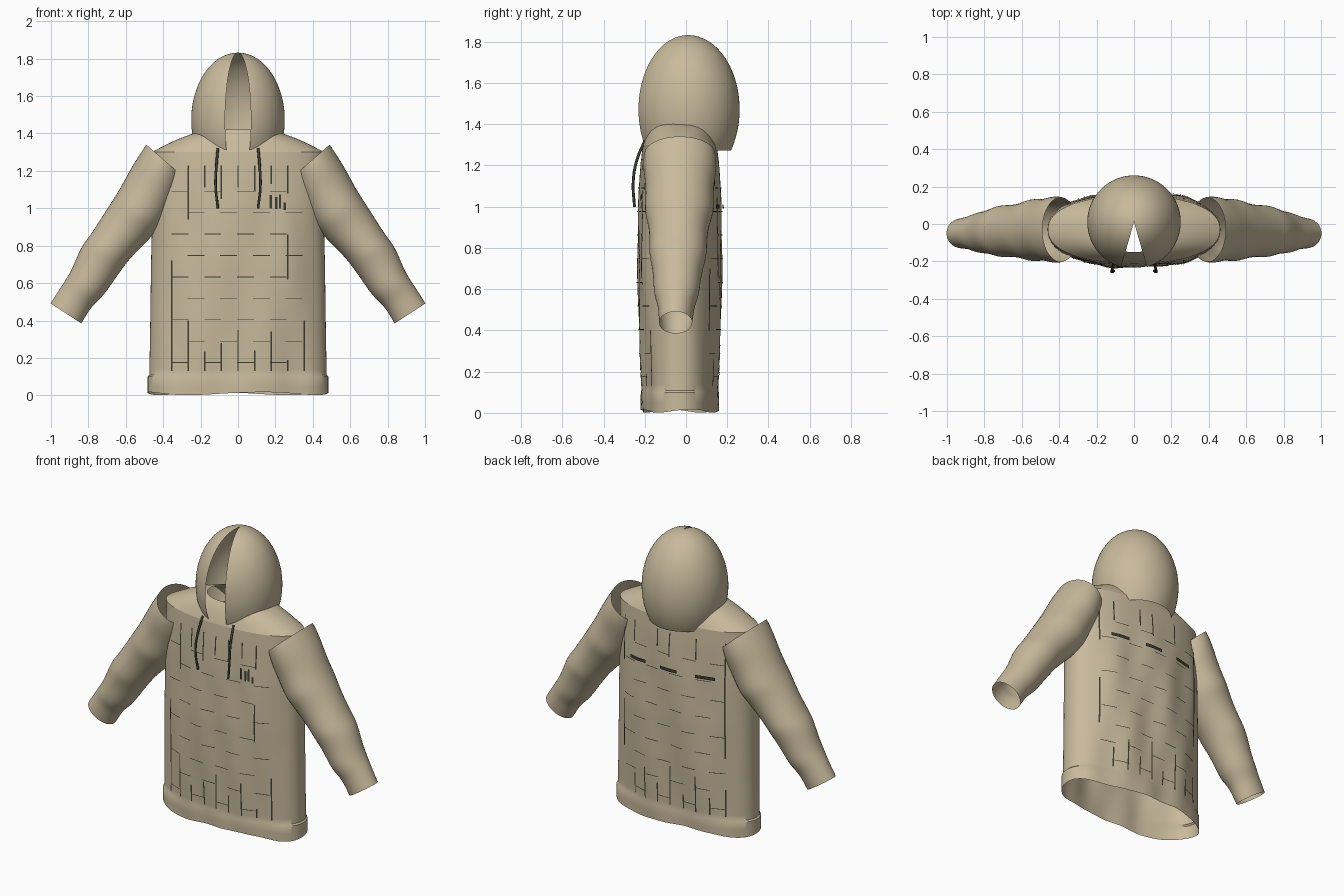
import bpy, bmesh, math
from mathutils import Vector

if "Cube" in bpy.data.objects:
    bpy.data.objects.remove(bpy.data.objects["Cube"])

def material(name, col):
    m = bpy.data.materials.new(name)
    m.diffuse_color = (*col, 1)
    m.use_nodes = True
    m.node_tree.nodes["Principled BSDF"].inputs["Base Color"].default_value = m.diffuse_color
    return m

TAN = material("tan_fabric", (0.58, 0.49, 0.335))
DARK = material("dark_stitching", (0.045, 0.048, 0.032))

def finish(name, bm, mat, angle=40):
    bmesh.ops.recalc_face_normals(bm, faces=bm.faces[:])
    me = bpy.data.meshes.new(name)
    bm.to_mesh(me)
    bm.free()
    me.materials.append(mat)
    ob = bpy.data.objects.new(name, me)
    bpy.context.collection.objects.link(ob)
    bpy.ops.object.select_all(action='DESELECT')
    ob.select_set(True)
    bpy.context.view_layer.objects.active = ob
    bpy.ops.object.shade_smooth_by_angle(angle=math.radians(angle))
    return ob

def loft(name, rings, mat, closed=True):
    bm = bmesh.new()
    vs = [[bm.verts.new(p) for p in r] for r in rings]
    n = len(rings[0])
    for lo, hi in zip(vs, vs[1:]):
        for i in range(n if closed else n - 1):
            j = (i + 1) % n
            bm.faces.new((lo[i], lo[j], hi[j], hi[i]))
    return finish(name, bm, mat)

def interp(table, t):
    # smooth interpolation through the rows of a small table
    for a, b in zip(table, table[1:]):
        if t <= b[0]:
            f = max(0, (t - a[0]) / (b[0] - a[0]))
            return [p + (q - p) * f for p, q in zip(a[1:], b[1:])]
    return list(table[-1][1:])

# Body shape: height -> half width, half depth
P, YC = 2.25, -0.03
BODY = [(0, .483, .185), (.1, .483, .187), (.108, .474, .185), (.4, .469, .196),
        (.7, .465, .202), (1.0, .458, .198), (1.2, .457, .189), (1.3, .46, .18)]

def fold(x, z):
    ramp = min(1, max(0, (1.28 - z) / .35))
    return ramp * (.006 * math.sin(17 * x - 4 * z) + .003 * math.sin(31 * x + 6 * z + 1))

def spow(v):
    return math.copysign(abs(v) ** (2 / P), v)

def body_ring(z, n=112):
    a, b = interp(BODY, z)
    pts = []
    for i in range(n):
        t = 2 * math.pi * i / n
        x = a * spow(math.cos(t))
        zz = z + (.009 + .008 * math.sin(4 * t + .6) if z == 0 else 0)
        pts.append((x, YC + (b + fold(x, z)) * spow(math.sin(t)), zz))
    return pts

def on_body(x, z, side, lift):
    a, b = interp(BODY, z)
    u = max(0, 1 - abs(x / a) ** P) ** (1 / P)
    return Vector((x, YC + side * ((b + fold(x, z)) * u + lift), z))

levels = [0, .05, .1, .108] + [.14 + .04 * i for i in range(29)] + [1.3]
loft("body", [body_ring(z) for z in levels], TAN)

# Shoulder yoke rising to the neck opening
yoke = []
for k in range(9):
    f = k / 8
    a, b = .46 + (.17 - .46) * f, .18 + (.12 - .18) * f
    z = 1.3 + .12 * f + .012 * math.sin(math.pi * f)
    yoke.append([(a * spow(math.cos(t)), YC + b * spow(math.sin(t)), z)
                 for t in (2 * math.pi * i / 112 for i in range(112))])
loft("shoulder_yoke", yoke, TAN)

# Hood: egg shell with a narrow front slit, open below
hood = []
low = math.asin(-.2 / .36)
for k in range(33):
    e = low + (math.pi / 2 - .015 - low) * k / 32
    ring = []
    for i in range(73):
        t = math.radians(-90 + 16 + (360 - 32) * i / 72)
        r = .25 * math.cos(e)
        ring.append((r * math.cos(t), .01 + r * math.sin(t), 1.472 + .36 * math.sin(e)))
    hood.append(ring)
loft("hood", hood, TAN, closed=False)

# Sleeves: t -> x, z, radius in the front plane, y centre, y radius
SLEEVE = [(0, .392, 1.255, .130, -.03, .172), (1, .445, 1.145, .144, -.03, .172),
          (2, .515, 1.015, .146, -.032, .165), (3, .58, .925, .139, -.035, .152),
          (4, .675, .805, .124, -.038, .138), (5, .737, .72, .121, -.04, .128),
          (6, .805, .602, .108, -.045, .11), (7, .868, .52, .098, -.047, .09),
          (8, .92, .438, .098, -.05, .08)]

def sleeve_at(t):
    # Catmull-Rom through the rows
    i = min(int(t), 7)
    f = t - i
    rows = [SLEEVE[min(8, max(0, i + d))][1:] for d in (-1, 0, 1, 2)]
    return [.5 * (2 * b + (c - a) * f + (2 * a - 5 * b + 4 * c - d) * f * f
                  + (3 * b - a - 3 * c + d) * f ** 3) for a, b, c, d in zip(*rows)]

def sleeve_ring(t, s, n=48):
    x, z, r, yc, ry = sleeve_at(t)
    w = min(1, t / 4)
    d = Vector((.17 + (.53 - .17) * w, -.195 + (-.815 + .195) * w)).normalized()
    px, pz = -d.y, d.x
    bump = 1 + (.025 * math.sin(3.2 * t) if 0 < t < 7 else 0)
    out = []
    for i in range(n):
        q = 2 * math.pi * i / n
        c = r * math.cos(q)
        out.append((s * (x + c * px), yc + ry * bump * math.sin(q), z + c * pz))
    return out

for s, side in ((1, "left"), (-1, "right")):
    loft("sleeve_" + side, [sleeve_ring(k / 5, s) for k in range(41)], TAN)

# Stitch lines: narrow ribbons that follow the body surface
def ribbon(bm, x0, z0, x1, z1, side, w, lift=.004):
    horiz = abs(x1 - x0) > abs(z1 - z0)
    n = max(2, int(max(abs(x1 - x0), abs(z1 - z0)) / .02))
    dx, dz = (0, w / 2) if horiz else (w / 2, 0)
    prev = None
    for k in range(n + 1):
        x, z = x0 + (x1 - x0) * k / n, z0 + (z1 - z0) * k / n
        cur = [bm.verts.new(on_body(x + q * dx, z + q * dz, side, lift)) for q in (-1, 1)]
        if prev:
            bm.faces.new((prev[0], prev[1], cur[1], cur[0]))
        prev = cur

COL = .0885
FRONT = [(-4, .13, .72), (-3, .94, 1.23), (-3, .13, .4), (-2, 1.11, 1.23), (-2, .13, .235),
         (-1, 1.05, 1.23), (-1, .13, .28), (0, 1.11, 1.23), (0, .13, .35), (1, 1.09, 1.23),
         (1, .13, .24), (2, 1.13, 1.23), (2, .13, .34), (3, 1.08, 1.23), (3, .62, .86),
         (3, .13, .19), (4, .13, .4)]
BACK = [(-4, .5, 1.23), (-4, .13, .3), (-3, .13, .24), (-2, 1.1, 1.23), (-2, .13, .36),
        (-1, .13, .22), (0, 1.08, 1.23), (0, .13, .38), (1, 1.12, 1.23), (1, .13, .25),
        (2, .13, .33), (3, 1.1, 1.23), (3, .13, .26), (4, .95, 1.23), (4, .4, .7)]
for name, side, table in (("front_stitching", -1, FRONT), ("back_stitching", 1, BACK)):
    bm = bmesh.new()
    for c, z0, z1 in table:
        ribbon(bm, c * COL, z0, c * COL, z1, side, .008)
    for row in range(9):
        z = .175 + .1145 * row
        for k in range(4):
            x = -.31 + .175 * k + (.085 if row % 2 else 0)
            ribbon(bm, x - .045, z, x + .045, z, side, .004)
    finish(name, bm, DARK)

# Plain chest and back trim bars
bm = bmesh.new()
for x, z0, z1 in ((.175, 1.0, 1.07), (.205, .995, 1.06), (.225, 1.0, 1.075), (.25, .99, 1.03)):
    ribbon(bm, x, z0, x, z1, -1, .012, .007)
finish("chest_trim", bm, DARK)
bm = bmesh.new()
for x in (-.24, 0, .23):
    ribbon(bm, x - .06, 1.0, x + .06, 1.0, 1, .02, .01)
finish("back_trim", bm, DARK)

# Drawstrings hanging from the hood
for s, side in ((1, "left"), (-1, "right")):
    path = [(.108, -.2, 1.32), (.116, -.24, 1.22), (.12, -.256, 1.12), (.107, -.25, 1.0)]
    cu = bpy.data.curves.new("drawstring_" + side, 'CURVE')
    cu.dimensions = '3D'
    cu.bevel_depth = .007
    cu.bevel_resolution = 2
    cu.use_fill_caps = True
    sp = cu.splines.new('BEZIER')
    sp.bezier_points.add(len(path) - 1)
    for bp, (x, y, z) in zip(sp.bezier_points, path):
        bp.co = (s * x, y, z)
        bp.handle_left_type = bp.handle_right_type = 'AUTO'
    cu.materials.append(DARK)
    bpy.context.collection.objects.link(bpy.data.objects.new("drawstring_" + side, cu))
